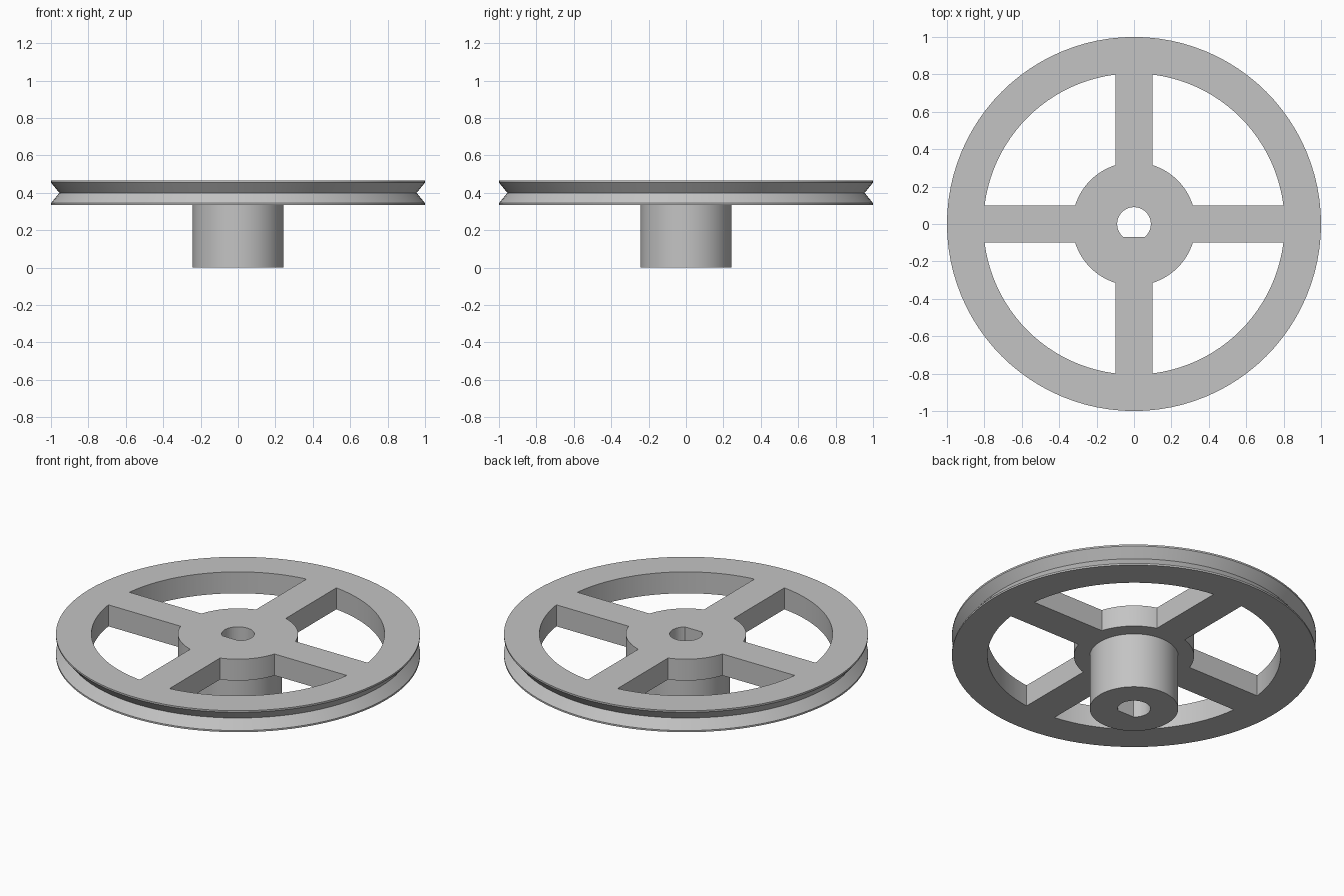
import bpy, bmesh
from math import asin, cos, sin, pi, tau

cube = bpy.data.objects.get("Cube")
if cube:
    bpy.data.objects.remove(cube, do_unlink=True)

SEGMENTS = 96
BOTTOM, TOP = 0.335, 0.465
SLEEVE_R, HUB_R, RIM_INNER_R = 0.243, 0.33, 0.805
SPOKE_HALF = 0.1
BORE_R, BORE_FLAT = 0.09, 0.07

grey = bpy.data.materials.new("plain grey")
grey.use_nodes = True
colour = (0.55, 0.55, 0.55, 1)
grey.diffuse_color = colour
grey.node_tree.nodes["Principled BSDF"].inputs["Base Color"].default_value = colour


def make_object(name, bm):
    bmesh.ops.recalc_face_normals(bm, faces=bm.faces)
    mesh = bpy.data.meshes.new(name)
    bm.to_mesh(mesh)
    bm.free()
    mesh.materials.append(grey)
    obj = bpy.data.objects.new(name, mesh)
    bpy.context.collection.objects.link(obj)
    return obj


def lathe(name, profile):
    """Spin an (r, z) profile, with both ends on the axis, round z."""
    bm = bmesh.new()
    verts = [bm.verts.new((r, 0, z)) for r, z in profile]
    edges = [bm.edges.new(pair) for pair in zip(verts, verts[1:])]
    bmesh.ops.spin(bm, geom=verts + edges, cent=(0, 0, 0), axis=(0, 0, 1),
                   angle=tau, steps=SEGMENTS, use_merge=True)
    bmesh.ops.remove_doubles(bm, verts=bm.verts, dist=0.0001)
    return make_object(name, bm)


def arc(radius, start, end, steps):
    angles = [start + (end - start) * i / steps for i in range(steps + 1)]
    return [(radius * cos(a), radius * sin(a)) for a in angles]


def prism(name, outline, z0, z1):
    bm = bmesh.new()
    face = bm.faces.new([bm.verts.new((x, y, z0)) for x, y in outline])
    result = bmesh.ops.extrude_face_region(bm, geom=[face])
    moved = [v for v in result["geom"] if isinstance(v, bmesh.types.BMVert)]
    bmesh.ops.translate(bm, verts=moved, vec=(0, 0, z1 - z0))
    return make_object(name, bm)


def cut(target, cutter):
    mod = target.modifiers.new("cut", "BOOLEAN")
    mod.operation = "DIFFERENCE"
    mod.solver = "EXACT"
    mod.object = cutter
    bpy.context.view_layer.objects.active = target
    bpy.ops.object.modifier_apply(modifier=mod.name)
    bpy.data.objects.remove(cutter, do_unlink=True)


# Grooved wheel with the sleeve below it
wheel = lathe("pulley_wheel", [
    (0, 0), (SLEEVE_R, 0), (SLEEVE_R, BOTTOM),
    (1, BOTTOM), (1, BOTTOM + 0.01), (0.955, 0.4), (1, TOP - 0.01),
    (1, TOP), (0, TOP)])

# Four windows, leaving the spokes between hub and rim
outer, inner = asin(SPOKE_HALF / RIM_INNER_R), asin(SPOKE_HALF / HUB_R)
window = (arc(RIM_INNER_R, outer, pi / 2 - outer, 22)
          + arc(HUB_R, pi / 2 - inner, inner, 16))
for quarter in range(4):
    c, s = round(cos(quarter * pi / 2)), round(sin(quarter * pi / 2))
    turned = [(c * x - s * y, s * x + c * y) for x, y in window]
    cut(wheel, prism("window_cutter", turned, BOTTOM - 0.05, TOP + 0.05))

# Shaft bore with a flat on its front side
flat = asin(BORE_FLAT / BORE_R)
cut(wheel, prism("bore_cutter", arc(BORE_R, -flat, pi + flat, 40), -0.1, TOP + 0.1))

bpy.ops.object.select_all(action="DESELECT")
wheel.select_set(True)
bpy.context.view_layer.objects.active = wheel
bpy.ops.object.shade_smooth_by_angle()
